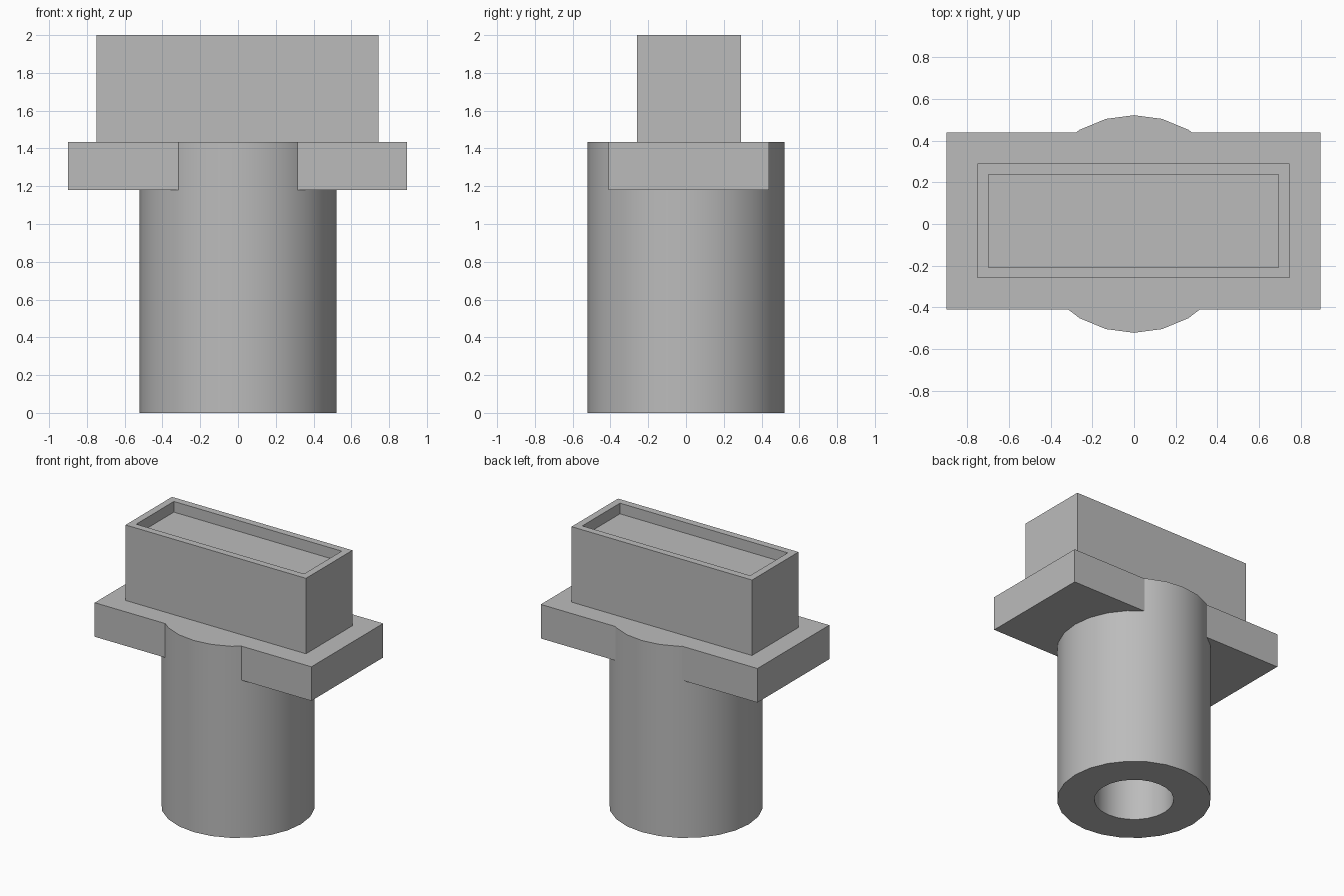
import bpy
import bmesh
import math

if "Cube" in bpy.data.objects:
    bpy.data.objects.remove(bpy.data.objects["Cube"], do_unlink=True)

grey = bpy.data.materials.new("plain grey")
grey.use_nodes = True
grey.diffuse_color = (0.5, 0.5, 0.5, 1)
grey.node_tree.nodes["Principled BSDF"].inputs["Base Color"].default_value = grey.diffuse_color


def finish(name, bm):
    bmesh.ops.recalc_face_normals(bm, faces=bm.faces)
    mesh = bpy.data.meshes.new(name)
    bm.to_mesh(mesh)
    bm.free()
    mesh.materials.append(grey)
    obj = bpy.data.objects.new(name, mesh)
    bpy.context.collection.objects.link(obj)
    return obj


def block(x0, x1, y0, y1, z0, z1):
    bm = bmesh.new()
    bmesh.ops.create_cube(bm, size=1)
    for v in bm.verts:
        v.co = (x1 if v.co.x > 0 else x0,
                y1 if v.co.y > 0 else y0,
                z1 if v.co.z > 0 else z0)
    return bm


FLANGE_TOP = 1.435

# Round shaft with a bore open at the bottom
SIDES, OUTER, BORE = 24, 0.522, 0.27
bm = bmesh.new()
rings = []
for radius, z in ((OUTER, FLANGE_TOP), (OUTER, 0), (BORE, 0), (BORE, 1.18)):
    ring = []
    for i in range(SIDES):
        a = math.tau * i / SIDES
        ring.append(bm.verts.new((radius * math.cos(a), radius * math.sin(a), z)))
    rings.append(ring)
for a, b in zip(rings, rings[1:]):
    for i in range(SIDES):
        j = (i + 1) % SIDES
        bm.faces.new((a[i], a[j], b[j], b[i]))
bm.faces.new(rings[0])
bm.faces.new(rings[-1])
shaft = finish("shaft", bm)
bpy.ops.object.select_all(action="DESELECT")
shaft.select_set(True)
bpy.context.view_layer.objects.active = shaft
bpy.ops.object.shade_smooth_by_angle(angle=math.radians(30))

# Rectangular flange, flush with the top of the shaft
finish("flange", block(-0.9, 0.895, -0.41, 0.44, 1.18, FLANGE_TOP))

# Upper block with a shallow tray sunk into its top
bm = block(-0.75, 0.745, -0.26, 0.29, FLANGE_TOP, 2)
bmesh.ops.recalc_face_normals(bm, faces=bm.faces)
top = max(bm.faces, key=lambda f: f.calc_center_median().z)
bmesh.ops.inset_region(bm, faces=[top], thickness=0.074)
walls = bmesh.ops.extrude_discrete_faces(bm, faces=[top])
bmesh.ops.translate(bm, verts=walls["faces"][0].verts, vec=(0, 0, -0.08))
finish("tray_block", bm)
